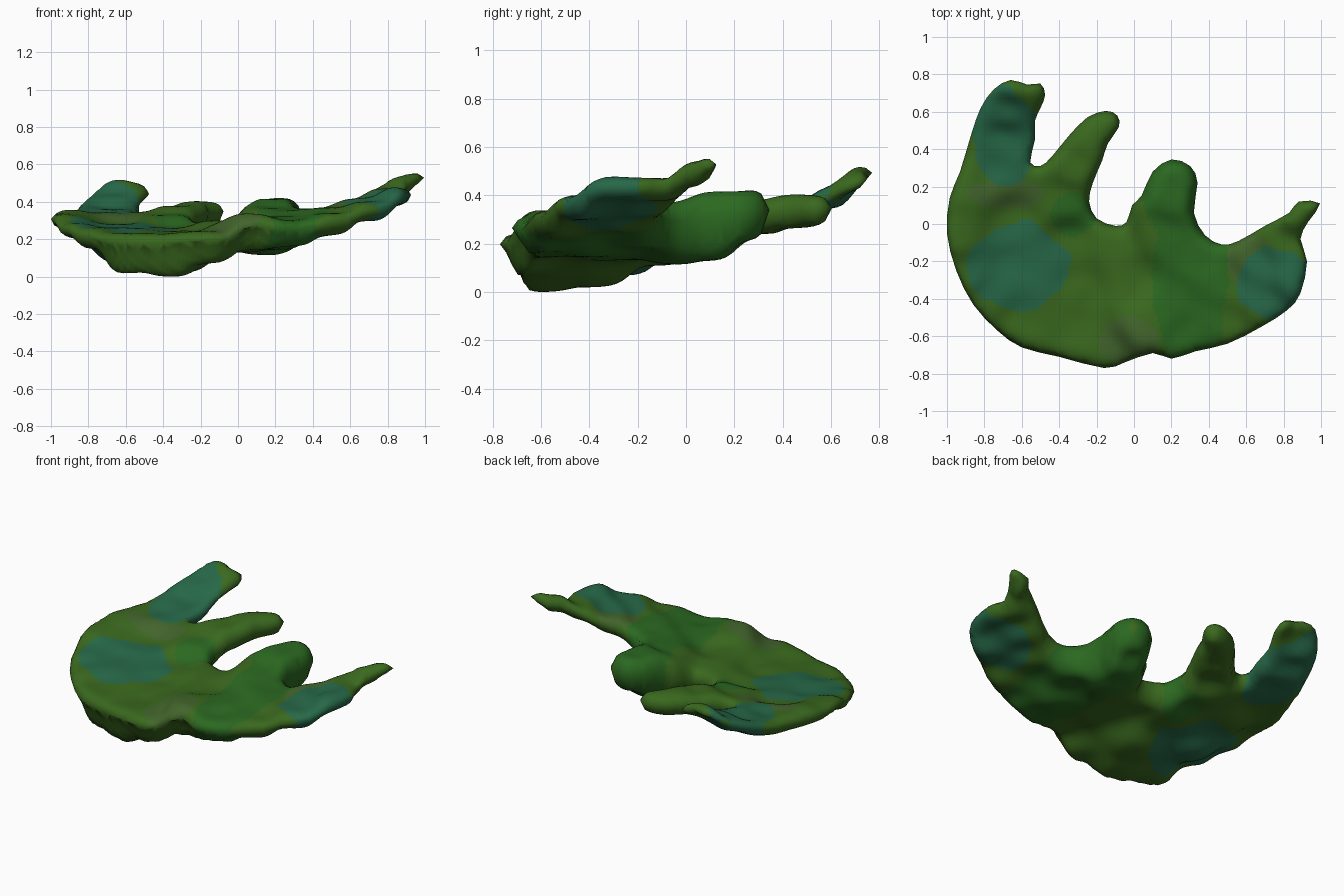
import bpy, bmesh, math
from mathutils import Vector, noise
from mathutils.geometry import delaunay_2d_cdt

if "Cube" in bpy.data.objects:
    bpy.data.objects.remove(bpy.data.objects["Cube"])

# Outline seen from above: four blunt fingers on a broad palm
OUTLINE = [
    (-.66, .77), (-.57, .745), (-.50, .75), (-.475, .69), (-.50, .62), (-.53, .55),
    (-.53, .45), (-.555, .33), (-.50, .31), (-.44, .36), (-.35, .47), (-.25, .57),
    (-.15, .605), (-.09, .58), (-.08, .52), (-.14, .43), (-.17, .34), (-.22, .22),
    (-.24, .12), (-.20, .03), (-.10, -.01), (-.04, .01), (-.01, .10), (.04, .15),
    (.10, .28), (.20, .345), (.30, .31), (.34, .22), (.32, .06), (.38, -.06),
    (.47, -.11), (.56, -.09), (.70, -.01), (.83, .06), (.88, .12), (.995, .11),
    (.93, .01), (.89, -.08), (.925, -.20), (.89, -.37), (.82, -.46), (.68, -.55),
    (.50, -.64), (.33, -.68), (.20, -.72), (.10, -.69), (-.05, -.74), (-.16, -.77),
    (-.40, -.71), (-.60, -.66), (-.73, -.57), (-.86, -.43), (-.95, -.25), (-1, -.05),
    (-.985, .14), (-.93, .28), (-.87, .48), (-.82, .62), (-.75, .72)]

# Surface samples: x, y, top height, bottom height
HEIGHTS = [
    (-.64, .74, .53, .46), (-.68, .60, .43, .34), (-.70, .45, .36, .27),
    (-.74, .25, .34, .25), (-.90, .20, .36, .25), (-.95, -.05, .34, .26),
    (-.90, -.30, .29, .21), (-.13, .55, .40, .27), (-.25, .45, .40, .27),
    (-.33, .30, .38, .24), (-.38, .12, .33, .17), (.22, .28, .42, .22),
    (.20, .12, .42, .13), (.15, -.05, .37, .11), (.96, .10, .56, .49),
    (.88, .04, .54, .43), (.80, -.10, .47, .38), (.87, -.30, .48, .38),
    (.65, -.20, .42, .31), (.70, -.45, .40, .30), (.50, -.30, .37, .25),
    (.50, -.55, .34, .22), (.33, -.20, .36, .18), (.30, -.60, .30, .16),
    (.20, -.40, .32, .14), (.05, -.55, .34, .15), (0, -.30, .29, .13),
    (-.10, -.10, .30, .14), (-.15, -.68, .24, .07), (-.35, -.58, .23, 0),
    (-.30, -.35, .24, .02), (-.60, -.55, .23, .02), (-.65, -.25, .26, .07),
    (-.35, -.10, .26, .11), (-.65, 0, .28, .16), (-.80, -.40, .26, .15)]

# Colour patches: x, y, radius x, radius y
TEAL = [(-.62, -.22, .27, .23), (-.69, .46, .17, .27), (.76, -.32, .21, .19)]
GREY = [(-.03, -.62, .16, .13), (-.68, .16, .20, .08), (.62, -.20, .12, .14)]
GREEN = [(.30, -.25, .20, .52), (.2, .15, .16, .2), (-.33, .05, .12, .12)]


def smooth_loop(pts):
    """Catmull-Rom midpoints between the outline points."""
    out, n = [], len(pts)
    for i in range(n):
        a, b, c, d = (Vector(pts[(i + k) % n]) for k in (-1, 0, 1, 2))
        out += [b, (9 * (b + c) - a - d) / 16]
    return out


loop = smooth_loop(OUTLINE)
segs = list(zip(loop, loop[1:] + loop[:1]))


def clamp(v):
    return max(0, min(1, v))


def edge_distance(p):
    best = 9
    for a, b in segs:
        ab = b - a
        t = clamp((p - a).dot(ab) / ab.length_squared)
        best = min(best, (p - a - ab * t).length_squared)
    return math.sqrt(best)


def inside(p):
    hit = False
    for a, b in segs:
        if (a.y > p.y) != (b.y > p.y) and p.x < a.x + (p.y - a.y) * (b.x - a.x) / (b.y - a.y):
            hit = not hit
    return hit


def heights(p):
    """Weighted blend of the surface samples, with gentle lumps."""
    w = t = b = 0
    for x, y, zt, zb in HEIGHTS:
        k = 1 / (((p.x - x) ** 2 + (p.y - y) ** 2) + .006) ** 2
        w, t, b = w + k, t + k * zt, b + k * zb
    lump = .008 * noise.noise(Vector((p.x * 7, p.y * 7, 0)))
    lump2 = .008 * noise.noise(Vector((p.x * 6, p.y * 6, 5)))
    return t / w + lump, b / w + lump2


def in_patch(c, patches):
    wob = .3 * noise.noise(Vector((c.x * 8, c.y * 8, 2)))
    return any(((c.x - x) / rx) ** 2 + ((c.y - y) / ry) ** 2 < 1 + wob for x, y, rx, ry in patches)


# Fill the outline with a triangulated grid
step, pts = .024, list(loop)
for i in range(-42, 43):
    for j in range(-33, 34):
        p = Vector(((i + .5 * (j % 2)) * step, j * step))
        if inside(p) and edge_distance(p) > .01:
            pts.append(p)
n = len(loop)
flat, _, tris, *_ = delaunay_2d_cdt(pts, [(i, (i + 1) % n) for i in range(n)], [], 1, 1e-5)

# Top and bottom skins meeting at a rim, which rises above the bulge at the front
bm = bmesh.new()
top, bottom = [], []
for p in flat:
    d = edge_distance(p)
    zt, zb = heights(p)
    front = clamp((zt - zb - .1) / .08) * clamp((-.1 - p.y) / .3)
    rim = zb + (.6 + .15 * front) * (zt - zb)
    f = clamp(d / .08)
    s = math.sqrt(1 - (1 - f) ** 2)
    under = s + (f * f * (3 - 2 * f) - s) * front
    if d < 1e-4:
        v = bm.verts.new((p.x, p.y, rim))
        top.append(v)
        bottom.append(v)
    else:
        top.append(bm.verts.new((p.x, p.y, rim + (zt - rim) * s)))
        bottom.append(bm.verts.new((p.x, p.y, rim + (zb - rim) * under)))
for t in tris:
    bm.faces.new([top[i] for i in t])
    if not all(top[i] is bottom[i] for i in t):
        bm.faces.new([bottom[i] for i in reversed(t)])
bmesh.ops.recalc_face_normals(bm, faces=bm.faces)
low = min(v.co.z for v in bm.verts)
bmesh.ops.translate(bm, verts=bm.verts, vec=(0, 0, -low))
for f in bm.faces:
    c = f.calc_center_median()
    f.smooth = True
    f.material_index = (1 if in_patch(c, TEAL) else 2 if in_patch(c, GREY) and f.normal.z > .3
                        else 3 if in_patch(c, GREEN) else 0)

me = bpy.data.meshes.new("lobed_leaf")
bm.to_mesh(me)
bm.free()
leaf = bpy.data.objects.new("lobed_leaf", me)
bpy.context.collection.objects.link(leaf)

# Mottled green colours
for name, col in (("moss", (.042, .14, .013)), ("teal", (.02, .14, .065)),
                  ("grey_green", (.055, .13, .025)), ("green", (.024, .14, .015))):
    m = bpy.data.materials.new(name)
    m.diffuse_color = (*col, 1)
    m.use_nodes = True
    m.node_tree.nodes["Principled BSDF"].inputs["Base Color"].default_value = m.diffuse_color
    me.materials.append(m)
